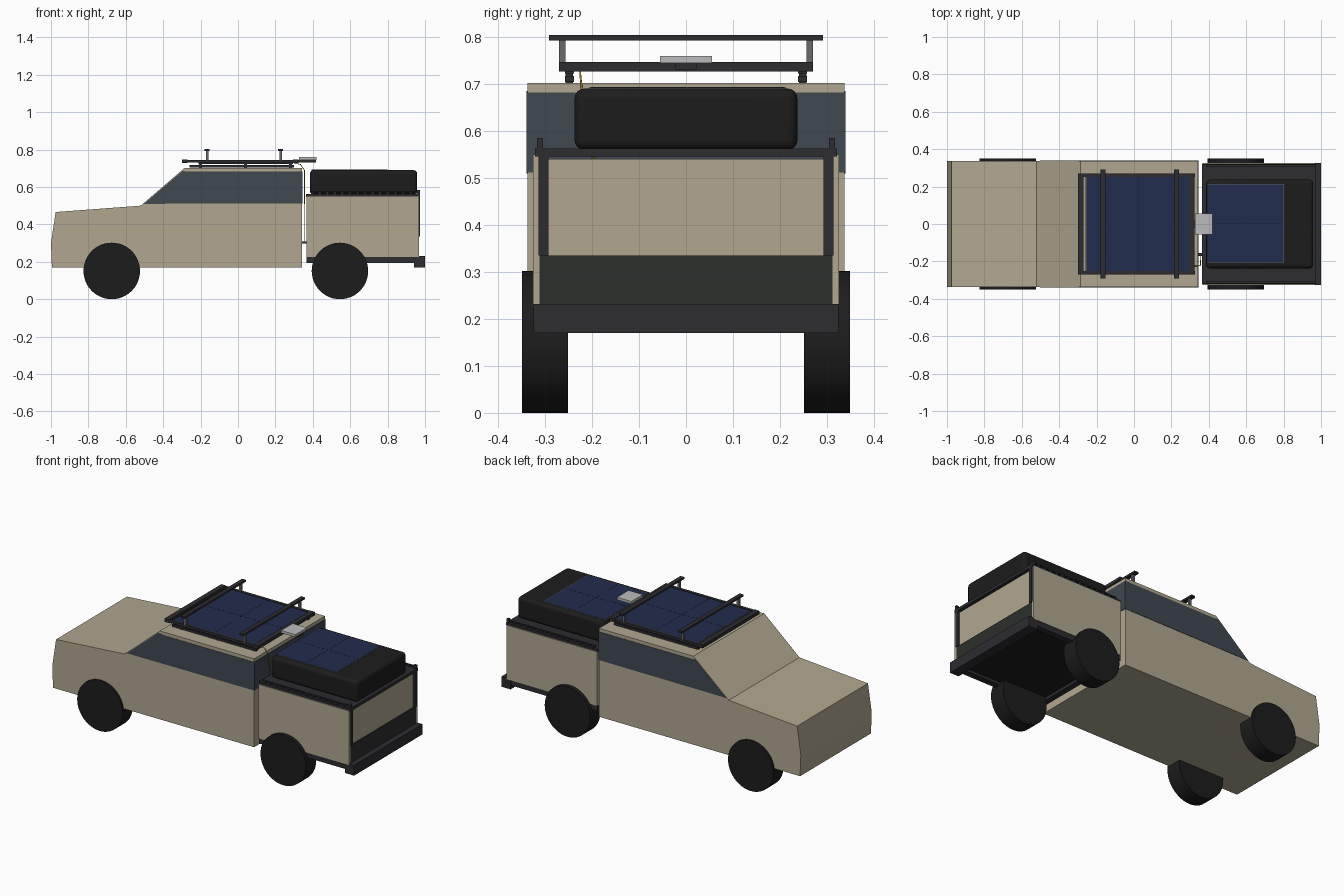
import bpy, bmesh, math
from mathutils import Vector

if "Cube" in bpy.data.objects:
    bpy.data.objects.remove(bpy.data.objects["Cube"])


def mat(name, rgb):
    m = bpy.data.materials.new(name)
    m.diffuse_color = (*rgb, 1)
    m.use_nodes = True
    m.node_tree.nodes["Principled BSDF"].inputs["Base Color"].default_value = m.diffuse_color
    return m


TAN = mat("tan_paint", (0.44, 0.39, 0.28))
GLASS = mat("dark_glass", (0.05, 0.065, 0.08))
BLACK = mat("rubber_black", (0.012, 0.012, 0.012))
METAL = mat("dark_metal", (0.026, 0.025, 0.03))
TRIM = mat("bed_trim", (0.025, 0.028, 0.025))
BLUE = mat("solar_blue", (0.015, 0.025, 0.075))
SEAM = mat("solar_seam", (0.008, 0.012, 0.035))
GREY = mat("light_grey", (0.5, 0.5, 0.51))
STEEL = mat("post_steel", (0.14, 0.14, 0.15))
YELLOW = mat("cable_yellow", (0.5, 0.33, 0.03))


def finish(bm, name, m):
    bmesh.ops.recalc_face_normals(bm, faces=bm.faces)
    me = bpy.data.meshes.new(name)
    bm.to_mesh(me)
    bm.free()
    ob = bpy.data.objects.new(name, me)
    me.materials.append(m)
    bpy.context.collection.objects.link(ob)
    return ob


def box(name, x, y, z, m):
    bm = bmesh.new()
    bmesh.ops.create_cube(bm, size=1)
    for v in bm.verts:
        v.co = [(a + b) / 2 + c * (b - a) for c, (a, b) in zip(v.co, (x, y, z))]
    return finish(bm, name, m)


def pair(name, x, y, z, m):
    box(name + "_left", x, y, z, m)
    box(name + "_right", x, (-y[1], -y[0]), z, m)


def prism(name, pts, half, m):
    bm = bmesh.new()
    f = bm.faces.new([bm.verts.new((x, -half, z)) for x, z in pts])
    ext = bmesh.ops.extrude_face_region(bm, geom=[f])["geom"]
    bmesh.ops.translate(bm, vec=(0, 2 * half, 0),
                        verts=[v for v in ext if isinstance(v, bmesh.types.BMVert)])
    return finish(bm, name, m)


def cable(name, pts, r, m):
    cu = bpy.data.curves.new(name, "CURVE")
    cu.dimensions = "3D"
    cu.bevel_depth = r
    cu.bevel_resolution = 2
    s = cu.splines.new("POLY")
    s.points.add(len(pts) - 1)
    for p, c in zip(s.points, pts):
        p.co = (*c, 1)
    cu.materials.append(m)
    bpy.context.collection.objects.link(bpy.data.objects.new(name, cu))


# Cab and side / rear glass band
prism("cab_body", [(-0.995, 0.17), (-1.0, 0.30), (-0.975, 0.466), (-0.52, 0.50),
                   (-0.285, 0.702), (0.343, 0.702), (0.343, 0.17)], 0.337, TAN)
prism("cab_windows", [(-0.502, 0.51), (-0.298, 0.685), (-0.26, 0.682),
                      (0.346, 0.682), (0.346, 0.512)], 0.339, GLASS)

# Wheels
for label, x in (("front", -0.675), ("rear", 0.545)):
    for side, y in (("left", 0.3), ("right", -0.3)):
        bm = bmesh.new()
        bmesh.ops.create_cone(bm, cap_ends=True, segments=48, radius1=0.151,
                              radius2=0.151, depth=0.098)
        for v in bm.verts:
            v.co = (v.co.x + x, v.co.z + y, v.co.y + 0.151)
        for f in bm.faces:
            f.smooth = len(f.verts) == 4
        for e in bm.edges:
            e.smooth = all(len(f.verts) == 4 for f in e.link_faces)
        finish(bm, f"{label}_wheel_{side}", BLACK)

# Cargo bed walls, tailgate, floor and frame
pair("bed_side", (0.365, 0.967), (0.312, 0.326), (0.225, 0.55), TAN)
box("bed_front_wall", (0.365, 0.38), (-0.312, 0.312), (0.225, 0.54), TAN)
box("tailgate", (0.945, 0.96), (-0.312, 0.312), (0.335, 0.54), TAN)
box("tailgate_lower_panel", (0.945, 0.966), (-0.314, 0.314), (0.225, 0.335), TRIM)
pair("tailgate_post", (0.95, 0.972), (0.293, 0.314), (0.335, 0.548), METAL)
box("bed_floor", (0.367, 0.955), (-0.312, 0.312), (0.21, 0.23), BLACK)
pair("bed_frame_rail", (0.365, 0.955), (0.285, 0.322), (0.193, 0.225), METAL)
box("bed_frame_front", (0.365, 0.4), (-0.29, 0.29), (0.193, 0.225), METAL)
box("rear_bumper", (0.94, 1.0), (-0.325, 0.325), (0.17, 0.232), METAL)

# Bed cover with slotted tie-down rails
box("bed_cover", (0.363, 0.972), (-0.321, 0.321), (0.546, 0.563), METAL)
pair("tie_down_bar", (0.385, 0.97), (0.305, 0.317), (0.571, 0.577), METAL)
for i in range(15):
    x = 0.39 + i * 0.0405
    pair(f"tie_down_lug_{i}", (x, x + 0.012), (0.305, 0.317), (0.56, 0.573), METAL)
pair("rail_end_stop", (0.955, 0.972), (0.304, 0.317), (0.56, 0.585), METAL)

# Rounded storage case
case = box("storage_case", (0.385, 0.958), (-0.237, 0.237), (0.56, 0.69), BLACK)
bev = case.modifiers.new("rounding", "BEVEL")
bev.width = 0.02
bev.segments = 4
bpy.context.view_layer.objects.active = case
case.select_set(True)
bpy.ops.object.shade_smooth_by_angle()


# Solar panels with a light border and seams
def solar(name, x, y, z):
    box(name + "_border", (x[0] - 0.003, x[1] + 0.003), (y[0] - 0.003, y[1] + 0.003),
        (z - 0.006, z - 0.001), STEEL)
    box(name, x, y, (z - 0.006, z), BLUE)
    xm, ym = sum(x) / 2, sum(y) / 2
    box(name + "_seam_long", x, (ym - 0.001, ym + 0.001), (z - 0.004, z + 0.0005), SEAM)
    box(name + "_seam_cross", (xm - 0.001, xm + 0.001), y, (z - 0.004, z + 0.0005), SEAM)


solar("case_solar_panel", (0.392, 0.80), (-0.203, 0.21), 0.693)
solar("roof_solar_panel", (-0.255, 0.30), (-0.25, 0.255), 0.743)

# Roof rack: feet rails, frame, raised crossbars
pair("roof_rail", (-0.26, 0.30), (0.238, 0.257), (0.704, 0.717), METAL)
pair("rack_lower_rail", (-0.21, 0.295), (0.238, 0.257), (0.722, 0.73), METAL)
for i, x in enumerate((-0.2, 0.04, 0.28)):
    pair(f"rack_foot_{i}", (x - 0.008, x + 0.008), (0.24, 0.256), (0.70, 0.73), METAL)
pair("rack_side", (-0.30, 0.325), (0.252, 0.27), (0.73, 0.745), METAL)
for i, x in enumerate((-0.282, 0.311)):
    box(f"rack_end_{i}", (x - 0.018, x + 0.012), (-0.27, 0.27), (0.727, 0.747), METAL)
for i, x in enumerate((-0.165, 0.228)):
    box(f"crossbar_{i}", (x - 0.013, x + 0.013), (-0.292, 0.292), (0.793, 0.804), METAL)
    pair(f"crossbar_post_{i}", (x - 0.007, x + 0.007), (0.256, 0.27), (0.74, 0.795), STEEL)

# Terminal box behind the rack and cables down the cab
box("terminal_bracket", (0.32, 0.416), (-0.022, 0.022), (0.731, 0.745), METAL)
box("terminal_box", (0.325, 0.421), (-0.055, 0.055), (0.745, 0.76), GREY)
cable("power_cable", [(0.30, -0.225, 0.728), (0.335, -0.225, 0.72), (0.355, -0.222, 0.69),
                      (0.355, -0.2, 0.56), (0.355, -0.17, 0.305), (0.37, -0.165, 0.305)],
      0.002, YELLOW)
box("cable_bushing", (0.343, 0.367), (-0.17, -0.155), (0.298, 0.308), METAL)
